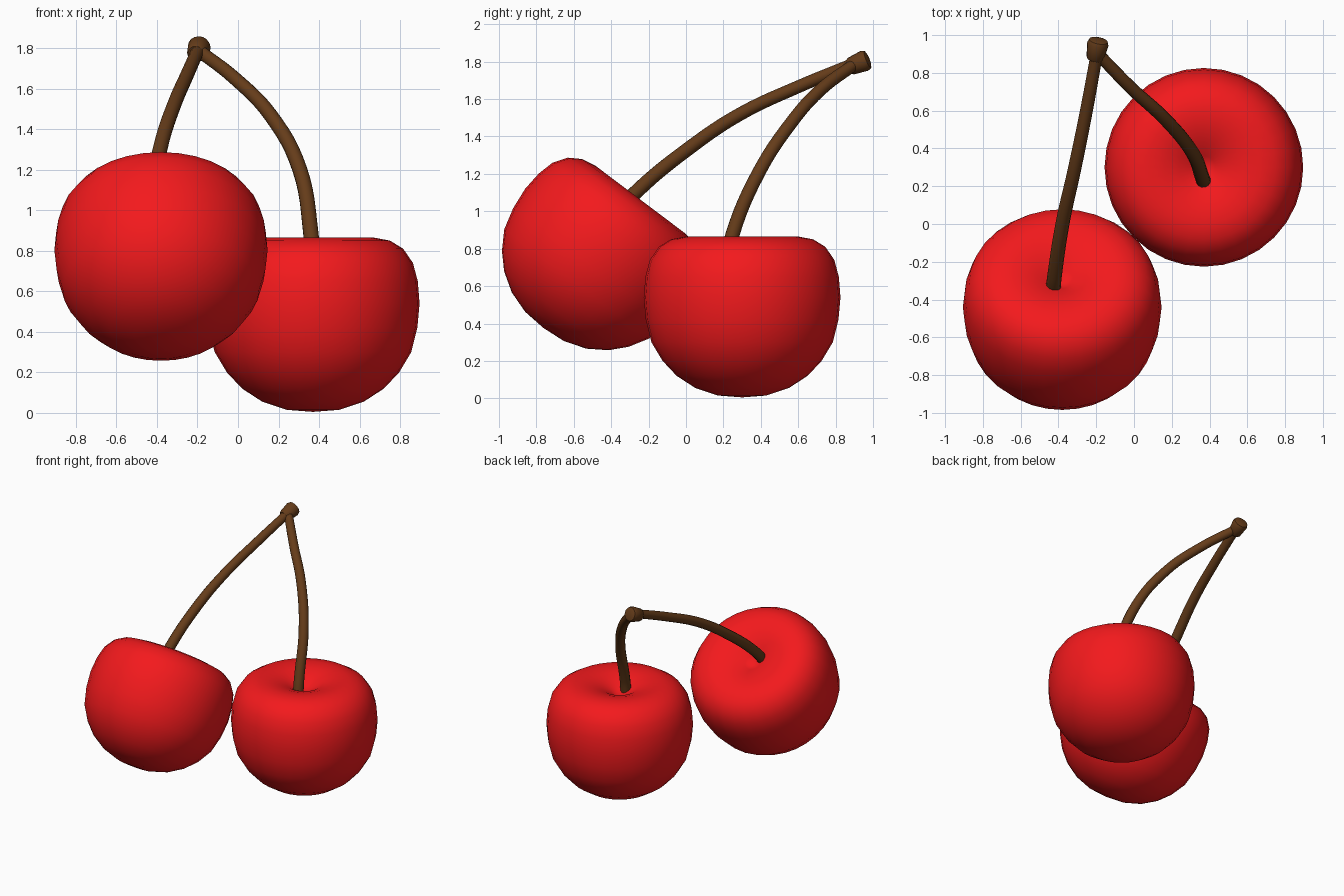
import bpy, bmesh, math
from mathutils import Vector, Matrix

if "Cube" in bpy.data.objects:
    bpy.data.objects.remove(bpy.data.objects["Cube"])


def material(name, rgb):
    m = bpy.data.materials.new(name)
    m.diffuse_color = (*rgb, 1)
    m.use_nodes = True
    m.node_tree.nodes["Principled BSDF"].inputs["Base Color"].default_value = m.diffuse_color
    return m


RED = material("cherry_red", (0.9, 0.01, 0.012))
BROWN = material("stem_brown", (0.13, 0.045, 0.01))


def lathe(name, profile, mat, matrix, segments=32, angle=60):
    """Spin a (radius, height) profile around local z."""
    bm = bmesh.new()
    verts = [bm.verts.new((r, 0, z)) for r, z in profile]
    edges = [bm.edges.new(p) for p in zip(verts, verts[1:])]
    bmesh.ops.spin(bm, geom=verts + edges, axis=(0, 0, 1), cent=(0, 0, 0),
                   angle=2 * math.pi, steps=segments, use_duplicate=False)
    bmesh.ops.remove_doubles(bm, verts=bm.verts, dist=1e-4)
    bmesh.ops.recalc_face_normals(bm, faces=bm.faces)
    me = bpy.data.meshes.new(name)
    bm.to_mesh(me)
    bm.free()
    finish(name, me, mat, matrix, angle)


def finish(name, me, mat, matrix, angle):
    ob = bpy.data.objects.new(name, me)
    bpy.context.collection.objects.link(ob)
    me.materials.clear()
    me.materials.append(mat)
    ob.matrix_world = matrix
    bpy.ops.object.select_all(action='DESELECT')
    ob.select_set(True)
    bpy.context.view_layer.objects.active = ob
    bpy.ops.object.shade_smooth_by_angle(angle=math.radians(angle))


def stem(name, points):
    """Tapered round tube along a smooth path."""
    cu = bpy.data.curves.new(name + "_path", 'CURVE')
    cu.dimensions = '3D'
    cu.bevel_depth = 0.038
    cu.bevel_resolution = 4
    cu.resolution_u = 6
    cu.use_fill_caps = True
    sp = cu.splines.new('BEZIER')
    sp.bezier_points.add(len(points) - 1)
    for i, (bp, co) in enumerate(zip(sp.bezier_points, points)):
        bp.co = co
        bp.radius = 1.05 - 0.2 * i / (len(points) - 1)
        bp.handle_left_type = bp.handle_right_type = 'AUTO'
    path = bpy.data.objects.new(name + "_path", cu)
    bpy.context.collection.objects.link(path)
    dg = bpy.context.evaluated_depsgraph_get()
    me = bpy.data.meshes.new_from_object(path.evaluated_get(dg))
    bpy.data.objects.remove(path)
    finish(name, me, BROWN, Matrix(), 60)


# Cherries: dimpled body, one upright and one tipped backwards
body = [(0, 0.005), (0.13, 0.015), (0.25, 0.055), (0.35, 0.12), (0.425, 0.20),
        (0.485, 0.30), (0.515, 0.42), (0.526, 0.54), (0.517, 0.65),
        (0.493, 0.74), (0.445, 0.81), (0.38, 0.85), (0.30, 0.865),
        (0.21, 0.852), (0.13, 0.825), (0.06, 0.785), (0, 0.75)]
lathe("right_cherry", body, RED, Matrix.Translation((0.37, 0.30, 0)))
lathe("left_cherry", body, RED, Matrix.Translation((-0.38, -0.765, 0.372))
      @ Matrix.Rotation(math.radians(-37), 4, 'X'))

# Stems
stem("left_stem", [(-.43, -.36, 1.0), (-.42, -.27, 1.10), (-.375, .02, 1.34),
                   (-.315, .29, 1.52), (-.25, .61, 1.67), (-.197, .90, 1.79)])
stem("right_stem", [(.37, .22, .74), (.36, .25, .88), (.305, .385, 1.20),
                    (.16, .56, 1.47), (-.015, .72, 1.65), (-.19, .90, 1.785)])

# Knob joining the stems
axis = Vector((0.02, 0.105, 0.042))
lathe("stem_knob", [(0, 0), (0.04, 0), (0.047, 0.01), (0.057, 0.09),
                    (0.05, 0.108), (0.03, 0.114), (0, 0.115)], BROWN,
      Matrix.Translation((-0.207, 0.872, 1.772))
      @ axis.to_track_quat('Z', 'Y').to_matrix().to_4x4(), 16, 50)
